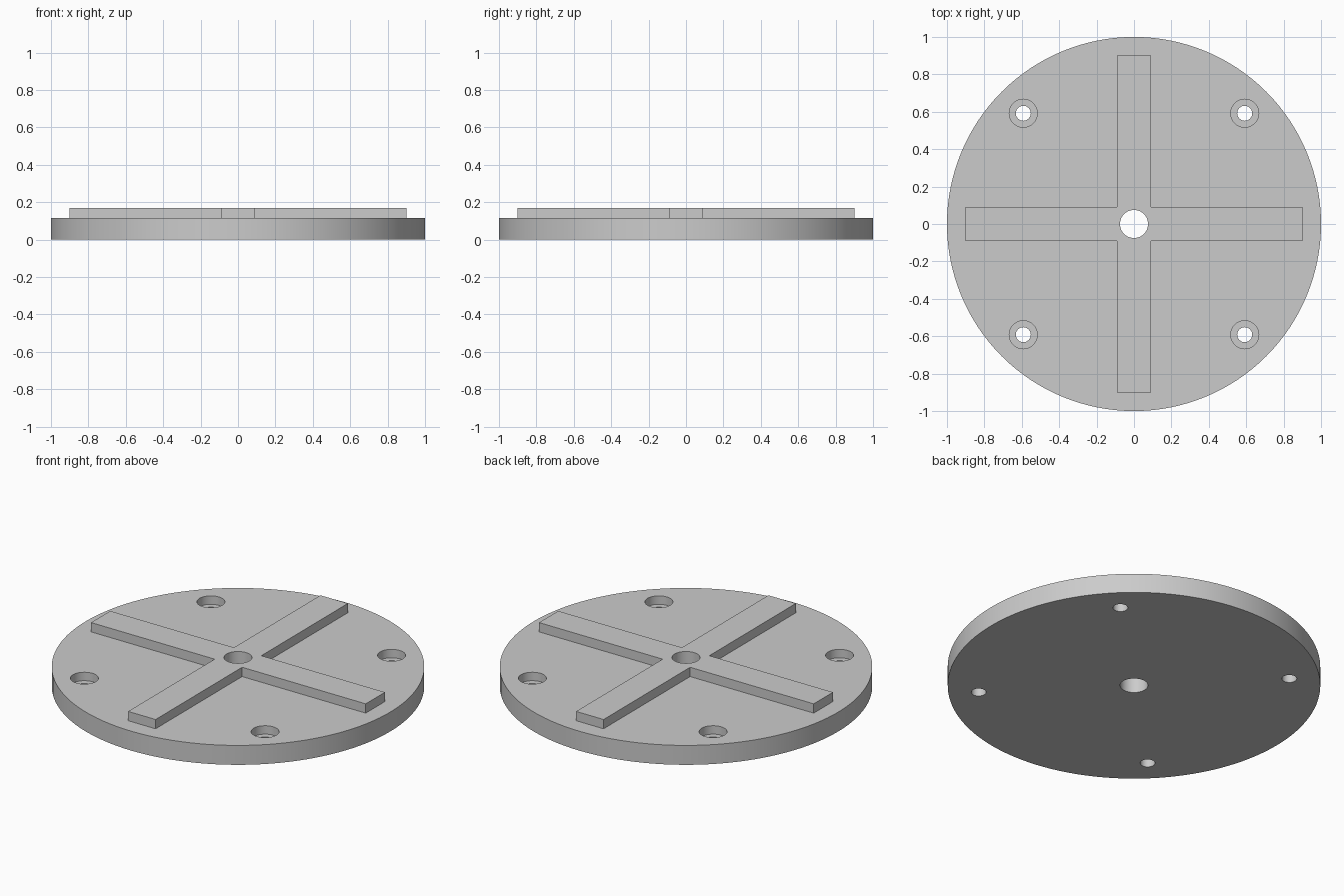
import bpy, bmesh
from mathutils import Matrix, Vector

cube = bpy.data.objects.get("Cube")
if cube:
    bpy.data.objects.remove(cube, do_unlink=True)

PLATE_TOP, CROSS_TOP = 0.115, 0.17
ARM_LENGTH, ARM_HALF = 0.9, 0.09
BOLT_OFFSET = 0.592
BORE_FLOOR = 0.065

grey = bpy.data.materials.new("plain grey")
grey.use_nodes = True
colour = (0.6, 0.6, 0.6, 1)
grey.diffuse_color = colour
grey.node_tree.nodes["Principled BSDF"].inputs["Base Color"].default_value = colour


def make_object(name, bm):
    bmesh.ops.recalc_face_normals(bm, faces=bm.faces)
    mesh = bpy.data.meshes.new(name)
    bm.to_mesh(mesh)
    bm.free()
    mesh.materials.append(grey)
    obj = bpy.data.objects.new(name, mesh)
    bpy.context.collection.objects.link(obj)
    return obj


def cylinder(name, radius, bottom, top, segments, x=0, y=0):
    bm = bmesh.new()
    bmesh.ops.create_cone(
        bm, cap_ends=True, segments=segments, radius1=radius, radius2=radius,
        depth=top - bottom, matrix=Matrix.Translation((x, y, (bottom + top) / 2)))
    return make_object(name, bm)


def combine(target, tool, operation):
    mod = target.modifiers.new(tool.name, 'BOOLEAN')
    mod.operation = operation
    mod.solver = 'EXACT'
    mod.object = tool
    bpy.context.view_layer.objects.active = target
    bpy.ops.object.modifier_apply(modifier=mod.name)
    bpy.data.objects.remove(tool, do_unlink=True)


# Round base plate
plate = cylinder("round_plate", 1, 0, PLATE_TOP, 128)

# Raised cross: one arm's corners turned four times, then extruded
bm = bmesh.new()
corners = [Vector((ARM_HALF, -ARM_HALF, 0.06)),
           Vector((ARM_LENGTH, -ARM_HALF, 0.06)),
           Vector((ARM_LENGTH, ARM_HALF, 0.06))]
outline = []
for turn in range(4):
    for c in corners:
        p = c.copy()
        for _ in range(turn):
            p.x, p.y = -p.y, p.x
        outline.append(bm.verts.new(p))
face = bm.faces.new(outline)
result = bmesh.ops.extrude_face_region(bm, geom=[face])
raised = [v for v in result["geom"] if isinstance(v, bmesh.types.BMVert)]
bmesh.ops.translate(bm, verts=raised, vec=(0, 0, CROSS_TOP - 0.06))
combine(plate, make_object("raised_cross", bm), 'UNION')

# Centre hole
combine(plate, cylinder("centre_hole", 0.075, -0.1, 0.3, 48), 'DIFFERENCE')

# Four counterbored bolt holes
for sx in (-1, 1):
    for sy in (-1, 1):
        x, y = sx * BOLT_OFFSET, sy * BOLT_OFFSET
        combine(plate, cylinder("bolt_hole", 0.04, -0.1, 0.3, 32, x, y), 'DIFFERENCE')
        combine(plate, cylinder("counterbore", 0.075, BORE_FLOOR, 0.3, 48, x, y), 'DIFFERENCE')

# Smooth round walls with crisp edges
bpy.ops.object.select_all(action='DESELECT')
plate.select_set(True)
bpy.context.view_layer.objects.active = plate
bpy.ops.object.shade_smooth_by_angle()
